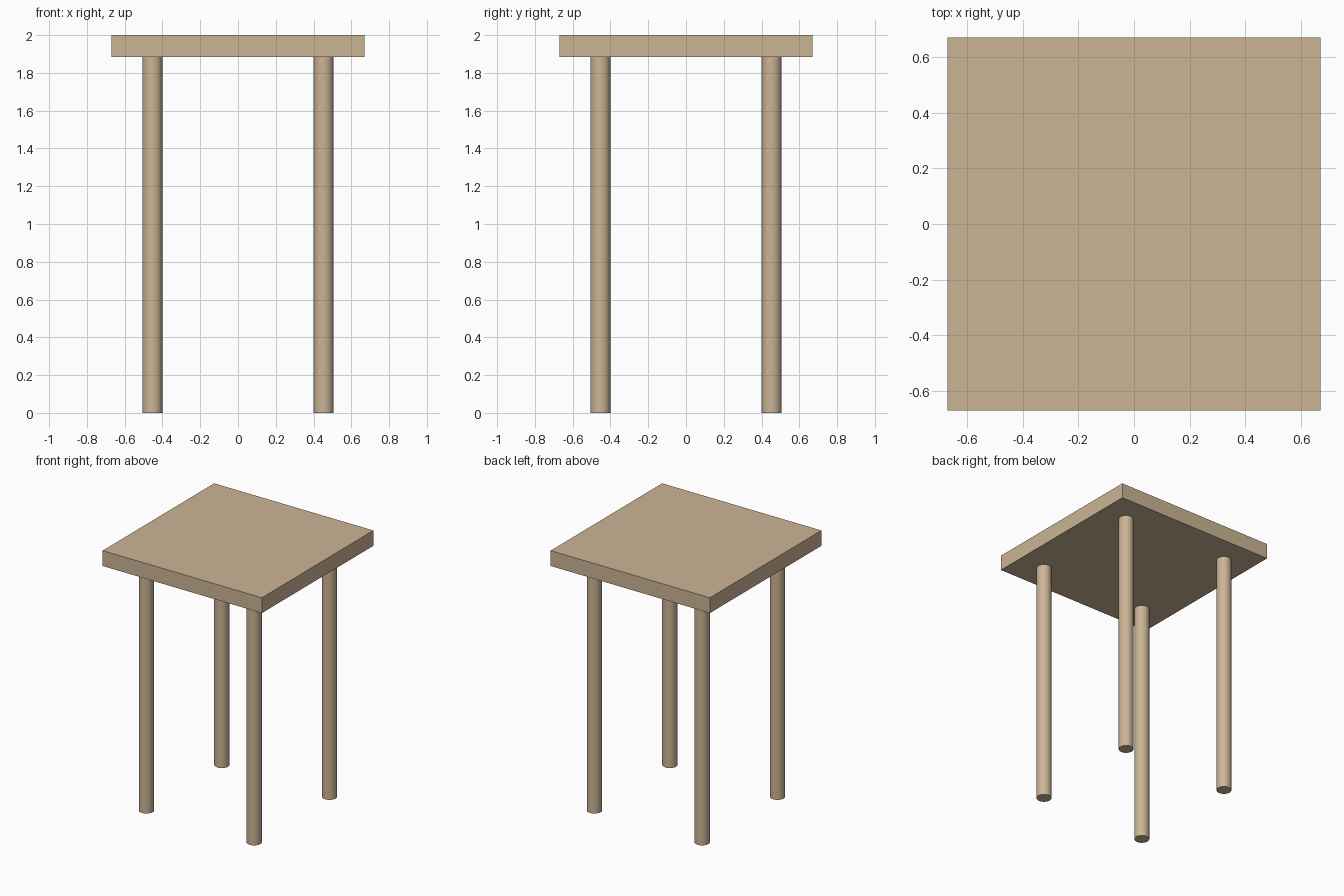
import bpy

if "Cube" in bpy.data.objects:
    bpy.data.objects.remove(bpy.data.objects["Cube"])

TOP_HALF, TOP_Z, HEIGHT = 0.67, 1.883, 2.0
LEG_POS, LEG_R = 0.453, 0.053

wood = bpy.data.materials.new("wood")
wood.diffuse_color = (0.60, 0.46, 0.30, 1)
wood.use_nodes = True
wood.node_tree.nodes["Principled BSDF"].inputs["Base Color"].default_value = wood.diffuse_color


def finish(name):
    obj = bpy.context.object
    obj.name = name
    obj.data.materials.append(wood)
    return obj


# Square slab top
bpy.ops.mesh.primitive_cube_add(size=1, location=(0, 0, (TOP_Z + HEIGHT) / 2))
top = finish("table_top")
top.scale = (2 * TOP_HALF, 2 * TOP_HALF, HEIGHT - TOP_Z)
bpy.ops.object.transform_apply(location=False, rotation=False, scale=True)

# Four round legs
for side, sx in (("left", -1), ("right", 1)):
    for end, sy in (("front", -1), ("back", 1)):
        bpy.ops.mesh.primitive_cylinder_add(
            vertices=32, radius=LEG_R, depth=TOP_Z,
            location=(sx * LEG_POS, sy * LEG_POS, TOP_Z / 2))
        finish(f"{end}_{side}_leg")
        bpy.ops.object.shade_smooth_by_angle()
